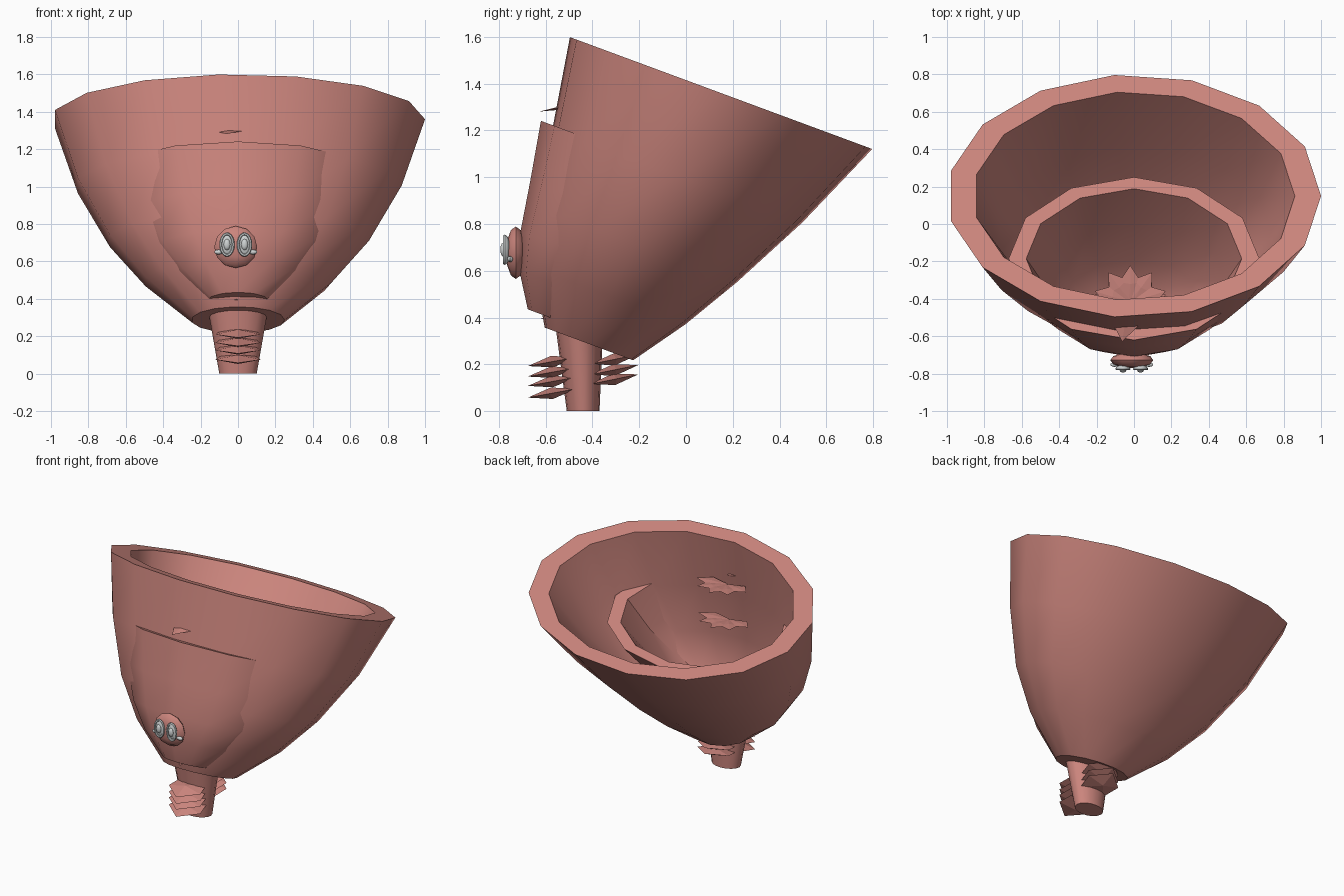
import bpy, bmesh, math
from mathutils import Vector, Matrix

if "Cube" in bpy.data.objects:
    bpy.data.objects.remove(bpy.data.objects["Cube"])

def material(name, rgb):
    m = bpy.data.materials.new(name)
    m.diffuse_color = (*rgb, 1)
    m.use_nodes = True
    m.node_tree.nodes["Principled BSDF"].inputs["Base Color"].default_value = m.diffuse_color
    return m

PINK = material("dusty_pink", (0.60, 0.235, 0.205))
GREY = material("light_grey", (0.62, 0.65, 0.65))

def finish(bm, name, mat, smooth=None):
    bmesh.ops.recalc_face_normals(bm, faces=bm.faces)
    me = bpy.data.meshes.new(name)
    bm.to_mesh(me)
    bm.free()
    me.materials.append(mat)
    ob = bpy.data.objects.new(name, me)
    bpy.context.collection.objects.link(ob)
    if smooth:
        bpy.ops.object.select_all(action='DESELECT')
        ob.select_set(True)
        bpy.context.view_layer.objects.active = ob
        bpy.ops.object.shade_smooth_by_angle(angle=math.radians(smooth))
    return ob

def loft(name, rings, sides, mat, smooth):
    """Skin elliptical rings given as (centre y, centre z, rx, ry, tilt)."""
    bm = bmesh.new()
    loops = []
    for cy, cz, rx, ry, slope in rings:
        loops.append([bm.verts.new((rx * math.cos(a), cy + ry * math.sin(a),
                                    cz + slope * ry * math.sin(a)))
                      for a in (2 * math.pi * i / sides for i in range(sides))])
    for a, b in zip(loops, loops[1:]):
        for i in range(sides):
            j = (i + 1) % sides
            bm.faces.new((a[i], a[j], b[j], b[i]))
    bm.faces.new(loops[0])
    bm.faces.new(loops[-1])
    return finish(bm, name, mat, smooth)

# Leaning bowl profile: centre y, centre z, x radius, y radius
SLOPE = -0.37
PROFILE = [(-0.415, 0.287, 0.25, 0.19), (-0.328, 0.492, 0.505, 0.328),
           (-0.212, 0.71, 0.70, 0.432), (-0.037, 1.005, 0.875, 0.538),
           (0.15, 1.36, 1.0, 0.65)]

def bowl(name, rim_y, rim_z, scale, axis_scale, sides):
    rings = []
    for cy, cz, rx, ry in PROFILE:
        rings.append((rim_y + (cy - 0.15) * axis_scale,
                      rim_z + (cz - 1.36) * axis_scale,
                      rx * scale, ry * scale, SLOPE))
    wall = 0.14 * scale
    inner = [(cy, cz, rx - wall, ry - wall * 0.66, s) for cy, cz, rx, ry, s in rings[:0:-1]]
    cy, cz, rx, ry, s = rings[0]
    inner.append((cy + 0.04 * scale, cz + 0.11 * scale, rx * 0.7, ry * 0.7, s))
    return loft(name, rings + inner, sides, PINK, 35)

bowl("outer_bowl", 0.15, 1.36, 1.0, 1.0, 15)
bowl("inner_bowl", -0.185, 1.08, 0.67, 0.645, 12)

# Tapered stem
loft("stem", [(-0.44, 0, 0.10, 0.07, 0), (-0.455, 0.34, 0.16, 0.10, 0)], 16, PINK, 35)

def leaf(name, base, azimuth, length, width, pitch, thick, blunt=0.0):
    """Pointed leaf with a central fold."""
    bm = bmesh.new()
    h = width / 2
    outline = [(0, -h * blunt - 0.01), (length * 0.55, -h), (length, 0),
               (length * 0.55, h), (0, h * blunt + 0.01)]
    rim = [bm.verts.new((x, y, 0)) for x, y in outline]
    for z in (thick, -thick):
        mid = bm.verts.new((length * 0.5, 0, z))
        for i in range(5):
            bm.faces.new((rim[i], rim[(i + 1) % 5], mid))
    bm.transform(Matrix.Translation(base) @ Matrix.Rotation(azimuth, 4, 'Z')
                 @ Matrix.Rotation(-pitch, 4, 'Y'))
    return finish(bm, name, PINK)

# Stacked leaves on the front and back of the stem
for i, z in enumerate((0.095, 0.145, 0.185, 0.23)):
    leaf(f"front_stem_leaf_{i}", (0, -0.47, z), -math.pi / 2, 0.21, 0.24, -0.18, 0.025, 0.7)
for i, z in enumerate((0.115, 0.155, 0.20)):
    leaf(f"back_stem_leaf_{i}", (0, -0.41, z), math.pi / 2, 0.21, 0.24, 0.2, 0.025, 0.7)

# Leaf rosettes inside the bowls
for c, (z, y) in enumerate(((1.25, -0.42), (1.0, -0.44))):
    for i in range(5):
        leaf(f"rosette_{c}_leaf_{i}", (-0.02, y, z), math.radians(18 + 36 * i), 0.2, 0.12, 0.1, 0.006)
leaf("upper_front_leaf", (-0.03, -0.42, 1.315), math.radians(-99), 0.215, 0.14, -0.16, 0.008)
leaf("lower_front_leaf", (-0.01, -0.45, 0.425), -math.pi / 2, 0.18, 0.12, -0.18, 0.012)

def disc(name, centre, radii, mat, u, v, smooth=None):
    bm = bmesh.new()
    bmesh.ops.create_uvsphere(bm, u_segments=u, v_segments=v, radius=1)
    bm.transform(Matrix.Translation(centre)
                 @ Matrix.Diagonal((*radii, 1)) @ Matrix.Rotation(math.pi / 2, 4, 'X'))
    return finish(bm, name, mat, smooth)

def oval_ring(name, centre, rx, rz, tube):
    bm = bmesh.new()
    n, m = 20, 6
    g = [[bm.verts.new((centre[0] + (rx + tube * math.cos(b)) * math.cos(a),
                        centre[1] + tube * math.sin(b),
                        centre[2] + (rz + tube * math.cos(b)) * math.sin(a)))
          for b in (2 * math.pi * j / m for j in range(m))]
         for a in (2 * math.pi * i / n for i in range(n))]
    for i in range(n):
        for j in range(m):
            bm.faces.new((g[i][j], g[(i + 1) % n][j],
                          g[(i + 1) % n][(j + 1) % m], g[i][(j + 1) % m]))
    return finish(bm, name, GREY, 40)

# Round boss with a pair of grey oval ornaments and side beads
disc("boss", (-0.012, -0.728, 0.677), (0.115, 0.042, 0.112), PINK, 12, 6, 40)
for side, s in (("left", -1), ("right", 1)):
    x = -0.012 + s * 0.047
    disc(f"{side}_oval", (x, -0.768, 0.69), (0.036, 0.014, 0.06), GREY, 16, 6, 40)
    oval_ring(f"{side}_oval_rim", (x, -0.775, 0.69), 0.033, 0.057, 0.008)
    disc(f"{side}_oval_centre", (x, -0.782, 0.69), (0.018, 0.012, 0.03), GREY, 12, 6, 40)
    disc(f"{side}_bead", (-0.012 + s * 0.092, -0.752, 0.65), (0.024, 0.012, 0.013), GREY, 10, 6, 40)
